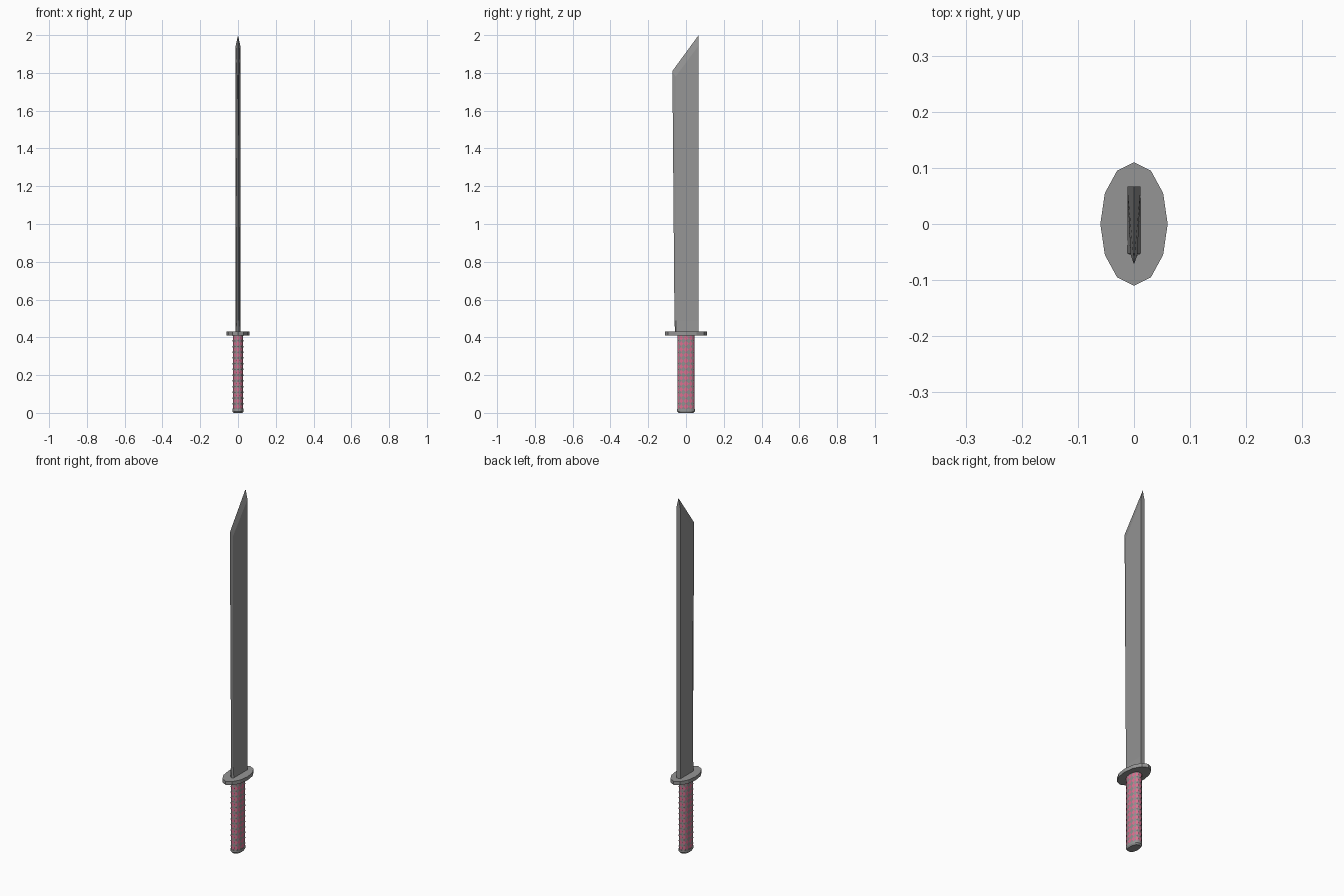
import bpy, bmesh, math

if "Cube" in bpy.data.objects:
    bpy.data.objects.remove(bpy.data.objects["Cube"])


def material(name, rgb):
    m = bpy.data.materials.new(name)
    m.diffuse_color = (*rgb, 1)
    m.use_nodes = True
    m.node_tree.nodes["Principled BSDF"].inputs["Base Color"].default_value = m.diffuse_color
    return m


def make(name, bm, mats=()):
    bmesh.ops.recalc_face_normals(bm, faces=bm.faces)
    me = bpy.data.meshes.new(name)
    bm.to_mesh(me)
    bm.free()
    for m in mats:
        me.materials.append(m)
    ob = bpy.data.objects.new(name, me)
    bpy.context.collection.objects.link(ob)
    return ob


def oval(a, rx, ry, power=2.0):
    c, s = math.cos(a), math.sin(a)
    e = 2 / power
    return (math.copysign(abs(c) ** e, c) * rx, math.copysign(abs(s) ** e, s) * ry)


def loft(name, rings, mats=()):
    bm = bmesh.new()
    loops = [[bm.verts.new(p) for p in r] for r in rings]
    n = len(loops[0])
    for lo, hi in zip(loops, loops[1:]):
        for i in range(n):
            j = (i + 1) % n
            bm.faces.new((lo[i], lo[j], hi[j], hi[i]))
    bm.faces.new(loops[0])
    bm.faces.new(loops[-1])
    return make(name, bm, mats)


steel = material("dark_steel", (0.3, 0.3, 0.3))
grey = material("wrap_grey", (0.27, 0.27, 0.27))
red = material("wrap_red", (0.7, 0.16, 0.28))


# blade: blunt base, wedge section with a ground edge, slanted tip
def section(half, y_in, y_edge, z_back, z_in, z_edge, z_point):
    return [(0.012, 0.067, z_back), (half, y_in, z_in), (0, y_edge, z_edge),
            (-half, y_in, z_in), (-0.012, 0.067, z_back), (0, 0.067, z_point)]


blade_rings = [section(0.012, -0.052, -0.058, 0.42, 0.42, 0.42, 0.42),
               section(0.007, -0.053, -0.061, 0.49, 0.49, 0.49, 0.49),
               section(0.006, -0.055, -0.072, 1.945, 1.78, 1.81, 2.0)]
bm = bmesh.new()
loops = [[bm.verts.new(p) for p in r] for r in blade_rings]
for lo, hi in zip(loops, loops[1:]):
    for i in range(6):
        j = (i + 1) % 6
        bm.faces.new((lo[i], lo[j], hi[j], hi[i]))
bm.faces.new(loops[0])
t = loops[-1]
bm.faces.new((t[0], t[1], t[2], t[5]))
bm.faces.new((t[2], t[3], t[4], t[5]))
make("blade", bm, [steel])

# oval guard
guard = [[(*oval(i * math.tau / 12, 0.06, 0.11), z) for i in range(12)]
         for z in (0.41, 0.43)]
loft("guard", guard, [steel])

# grip wrapped in a staggered diamond lattice
N, ROWS, Z0, Z1 = 24, 26, 0.018, 0.412
bm = bmesh.new()
grid = {}
for j in range(ROWS + 1):
    for k in range(N):
        if (k + j) % 2 == 0:
            x, y = oval(k * math.tau / N, 0.028, 0.046, 2.4)
            grid[k, j] = bm.verts.new((x, y, Z0 + (Z1 - Z0) * j / ROWS))
for j in range(ROWS + 1):
    for k in range(N):
        if (k + j) % 2:
            keys = [((k - 1) % N, j), (k, j - 1), ((k + 1) % N, j), (k, j + 1)]
            f = bm.faces.new([grid[q] for q in keys if q in grid])
            f.material_index = j % 2
make("grip", bm, [grey, red])

# end cap of the grip
cap = [[(*oval(i * math.tau / N, 0.029 * s, 0.047 * s, 2.4), z) for i in range(N)]
       for s, z in ((0.85, 0.0), (1.0, 0.008), (1.0, 0.02))]
loft("pommel", cap, [steel])
